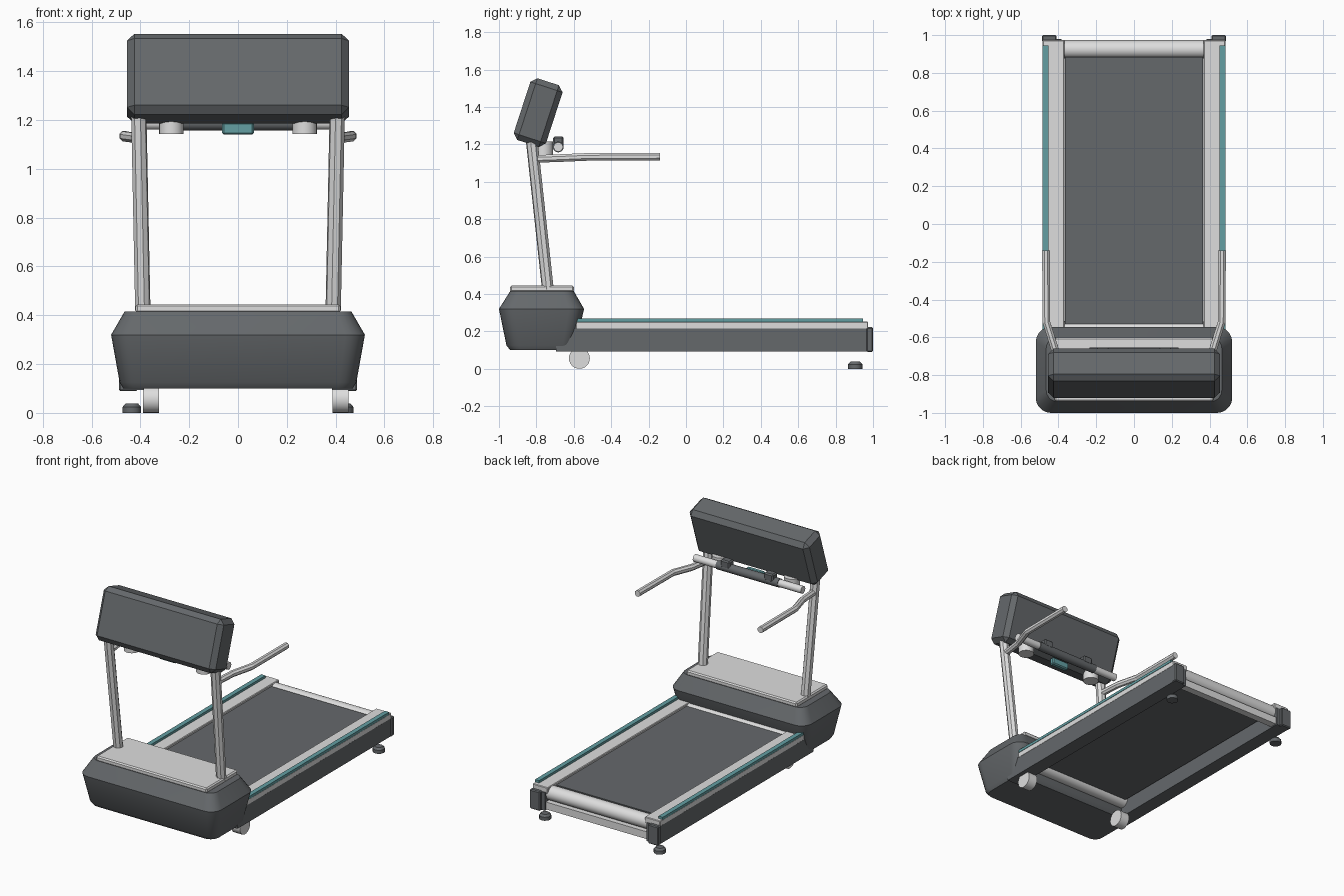
import bpy, bmesh
from math import cos, sin, pi
from mathutils import Vector, Matrix

cube = bpy.data.objects.get("Cube")
if cube:
    bpy.data.objects.remove(cube, do_unlink=True)


def material(name, rgb):
    m = bpy.data.materials.new(name)
    m.use_nodes = True
    m.diffuse_color = (*rgb, 1)
    m.node_tree.nodes["Principled BSDF"].inputs["Base Color"].default_value = (*rgb, 1)
    return m


DARK = material("dark grey", (0.13, 0.14, 0.148))
LIGHT = material("light grey", (0.73, 0.73, 0.73))
TEAL = material("teal", (0.125, 0.345, 0.365))


def finish(name, bm, mat, smooth=False):
    bmesh.ops.recalc_face_normals(bm, faces=bm.faces)
    me = bpy.data.meshes.new(name)
    bm.to_mesh(me)
    bm.free()
    ob = bpy.data.objects.new(name, me)
    bpy.context.collection.objects.link(ob)
    me.materials.append(mat)
    if smooth:
        bpy.ops.object.select_all(action='DESELECT')
        ob.select_set(True)
        bpy.context.view_layer.objects.active = ob
        bpy.ops.object.shade_smooth_by_angle(angle=0.6)
    return ob


def box(name, mat, x, y, z, bevel=0.0, tilt=0.0):
    """Box from (min, max) pairs, tilted about its own x axis."""
    bm = bmesh.new()
    bmesh.ops.create_cube(bm, size=1)
    size = [b - a for a, b in (x, y, z)]
    mid = [(a + b) / 2 for a, b in (x, y, z)]
    bmesh.ops.scale(bm, vec=size, verts=bm.verts)
    if bevel:
        bmesh.ops.bevel(bm, geom=bm.edges[:], offset=bevel, segments=1, affect='EDGES')
    bmesh.ops.transform(bm, verts=bm.verts,
                        matrix=Matrix.Translation(mid) @ Matrix.Rotation(tilt, 4, 'X'))
    return finish(name, bm, mat)


def rod(name, mat, a, b, r, r2=None, sides=24):
    """Cylinder or cone between two points."""
    a, b = Vector(a), Vector(b)
    d = b - a
    bm = bmesh.new()
    bmesh.ops.create_cone(bm, cap_ends=True, segments=sides, radius1=r,
                          radius2=r if r2 is None else r2, depth=d.length)
    rot = d.to_track_quat('Z', 'Y').to_matrix().to_4x4()
    bmesh.ops.transform(bm, verts=bm.verts, matrix=Matrix.Translation((a + b) / 2) @ rot)
    return finish(name, bm, mat, True)


def tube(name, mat, points, r, sides=8):
    """Tube swept along a bent path, with mitred joints."""
    pts = [Vector(p) for p in points]
    bm = bmesh.new()
    rings = []
    for i, p in enumerate(pts):
        d = (pts[min(i + 1, len(pts) - 1)] - pts[max(i - 1, 0)]).normalized()
        side = d.cross(Vector((0, 0, 1))).normalized()
        up = side.cross(d)
        angles = [2 * pi * (k + 0.5) / sides for k in range(sides)]
        rings.append([bm.verts.new(p + r * (cos(t) * side + sin(t) * up)) for t in angles])
    for lo, hi in zip(rings, rings[1:]):
        for k in range(sides):
            n = (k + 1) % sides
            bm.faces.new((lo[k], lo[n], hi[n], hi[k]))
    bm.faces.new(rings[0])
    bm.faces.new(rings[-1])
    return finish(name, bm, mat)


def rounded_loft(name, mat, levels, steps=5):
    """Loft of rounded rectangles: (z, half width, y min, y max, corner radius)."""
    bm = bmesh.new()
    rings = []
    for z, w, y0, y1, r in levels:
        ring = []
        for q, (cx, cy) in enumerate([(w - r, y1 - r), (r - w, y1 - r),
                                      (r - w, y0 + r), (w - r, y0 + r)]):
            for k in range(steps + 1):
                t = (q + k / steps) * pi / 2
                ring.append(bm.verts.new((cx + r * cos(t), cy + r * sin(t), z)))
        rings.append(ring)
    count = len(rings[0])
    for lo, hi in zip(rings, rings[1:]):
        for k in range(count):
            n = (k + 1) % count
            bm.faces.new((lo[k], lo[n], hi[n], hi[k]))
    bm.faces.new(rings[0])
    bm.faces.new(rings[-1])
    return finish(name, bm, mat, True)


def span(s, a, b):
    return tuple(sorted((s * a, s * b)))


# Motor hood and its cover plate
rounded_loft("motor_hood", DARK, [
    (0.10, 0.47, -0.94, -0.61, 0.06),
    (0.125, 0.485, -0.96, -0.59, 0.07),
    (0.32, 0.52, -1.0, -0.545, 0.08),
    (0.415, 0.465, -0.94, -0.60, 0.06)])
box("hood_cover", LIGHT, (-0.42, 0.42), (-0.94, -0.60), (0.41, 0.445), 0.008)

# Running belt, rollers and rear beam
box("running_belt", DARK, (-0.365, 0.365), (-0.53, 0.885), (0.185, 0.24))
rod("rear_roller", LIGHT, (-0.38, 0.925, 0.2), (0.38, 0.925, 0.2), 0.048)
rod("front_roller", LIGHT, (-0.38, -0.565, 0.2), (0.38, -0.565, 0.2), 0.048)
box("rear_beam", LIGHT, (-0.41, 0.41), (0.92, 0.97), (0.10, 0.15))

# Console
box("console", DARK, (-0.455, 0.455), (-0.881, -0.70), (1.196, 1.543), 0.03, -0.315)
rod("cross_bar", LIGHT, (-0.41, -0.683, 1.186), (0.41, -0.683, 1.186), 0.025, sides=16)
rod("cross_bar_grip", DARK, (-0.235, -0.683, 1.186), (0.235, -0.683, 1.186), 0.029, sides=16)
box("safety_key", TEAL, (-0.065, 0.065), (-0.77, -0.735), (1.14, 1.19), 0.007)

# Transport wheels
for name, x in (("left_wheel", 0.42), ("right_wheel", -0.357)):
    rod(name, LIGHT, (x - 0.033, -0.57, 0.056), (x + 0.033, -0.57, 0.056), 0.056)

# Mirrored parts
for side, s in (("left", 1), ("right", -1)):
    box(side + "_side_rail", DARK, span(s, 0.385, 0.483), (-0.695, 0.98), (0.093, 0.218))
    box(side + "_end_cap", DARK, span(s, 0.41, 0.488), (0.965, 1.0), (0.09, 0.222), 0.006)
    box(side + "_foot_rail", LIGHT, span(s, 0.368, 0.484), (-0.59, 0.974), (0.212, 0.252), 0.004)
    box(side + "_trim_strip", TEAL, span(s, 0.453, 0.485), (-0.59, 0.945), (0.25, 0.268))
    foot = Vector((s * 0.435, 0.905, 0))
    foot_mid, foot_top = foot + Vector((0, 0, 0.024)), foot + Vector((0, 0, 0.038))
    rod(side + "_foot", DARK, foot, foot_mid, 0.038, sides=12)
    rod(side + "_foot_shoulder", DARK, foot_mid, foot_top, 0.038, 0.026, 12)
    tube(side + "_upright", LIGHT,
         [(s * 0.39, -0.738, 0.42), (s * 0.407, -0.828, 1.25)], 0.032)
    tube(side + "_handrail", LIGHT,
         [(s * 0.405, -0.80, 1.122), (s * 0.42, -0.66, 1.127),
          (s * 0.464, -0.52, 1.133), (s * 0.466, -0.14, 1.134)], 0.022)
    rod(side + "_cup_holder", LIGHT, (s * 0.273, -0.76, 1.143), (s * 0.273, -0.76, 1.215), 0.05)
    box(side + "_grip_block", DARK, span(s, 0.13, 0.20), (-0.71, -0.655), (1.188, 1.242), 0.008)
